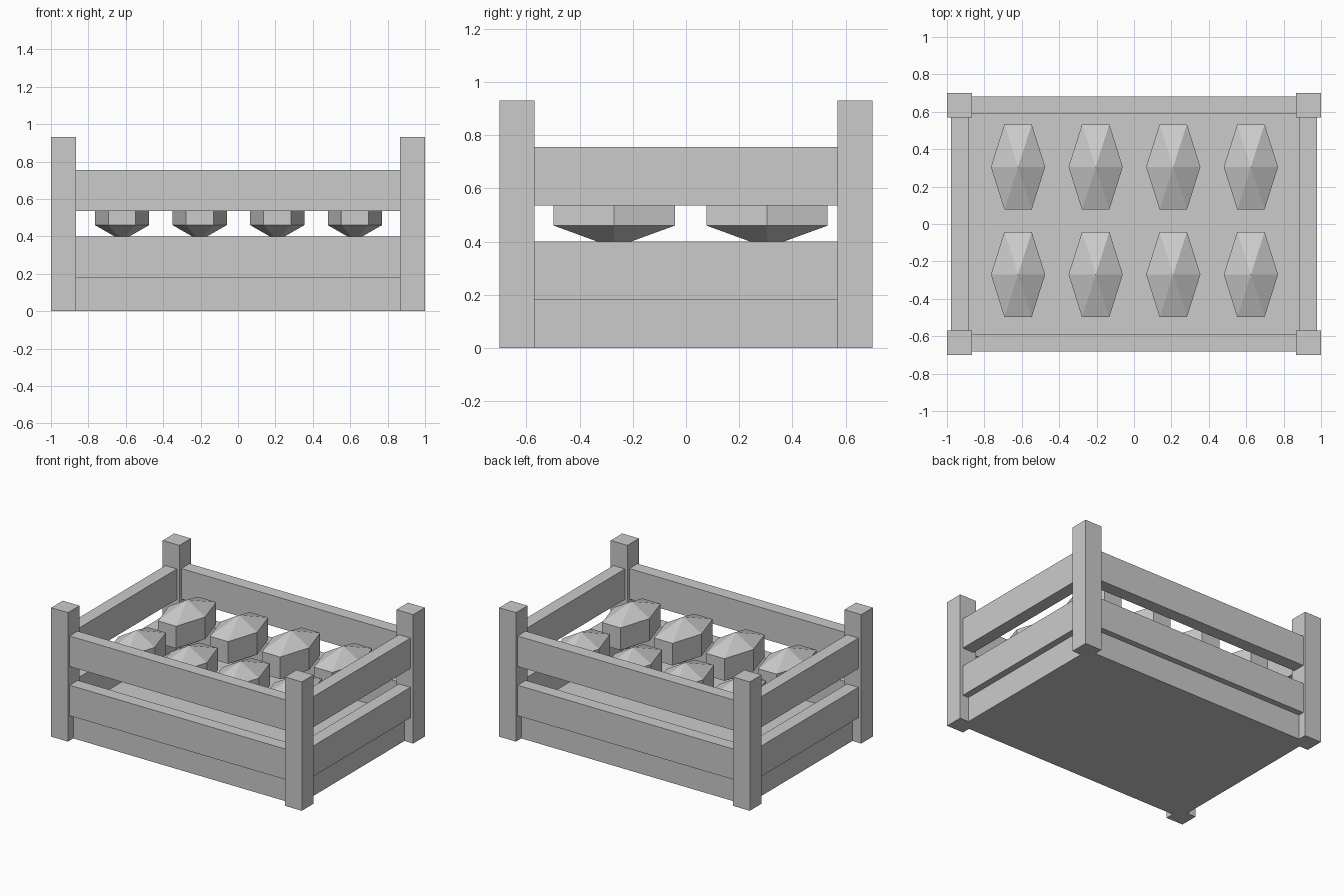
import bpy
import bmesh
from mathutils import Matrix, Vector

cube = bpy.data.objects.get("Cube")
if cube:
    bpy.data.objects.remove(cube, do_unlink=True)

grey = bpy.data.materials.new("plain grey")
grey.use_nodes = True
COLOUR = (0.6, 0.6, 0.6, 1)
grey.diffuse_color = COLOUR
grey.node_tree.nodes["Principled BSDF"].inputs["Base Color"].default_value = COLOUR


def finish(name, bm):
    bmesh.ops.recalc_face_normals(bm, faces=bm.faces)
    mesh = bpy.data.meshes.new(name)
    bm.to_mesh(mesh)
    bm.free()
    mesh.materials.append(grey)
    obj = bpy.data.objects.new(name, mesh)
    bpy.context.collection.objects.link(obj)
    return obj


def box(name, xs, ys, zs):
    bm = bmesh.new()
    low, high = (Vector(p) for p in zip(xs, ys, zs))
    matrix = Matrix.Translation((low + high) / 2) @ Matrix.Diagonal((high - low).to_4d())
    bmesh.ops.create_cube(bm, size=1, matrix=matrix)
    return finish(name, bm)


def span(centre, half):
    return centre - half, centre + half


# Crate floor, set in slightly behind the slats
FLOOR = 0.18
box("crate_floor", span(0, 0.93), span(0, 0.64), (0, FLOOR))

# Corner posts
for side, sx in (("left", 1), ("right", -1)):
    for end, sy in (("front", -1), ("back", 1)):
        box(f"{end}_{side}_post", span(sx * 0.933, 0.067),
            span(sy * 0.635, 0.066), (0, 0.93))

# Two rows of slats on all four sides
for row, zs in (("lower", (FLOOR, 0.4)), ("upper", (0.535, 0.755))):
    for end, sy in (("front", -1), ("back", 1)):
        box(f"{row}_{end}_slat", span(0, 0.866), span(sy * 0.637, 0.046), zs)
    for side, sx in (("left", 1), ("right", -1)):
        box(f"{row}_{side}_slat", span(sx * 0.932, 0.046), span(0, 0.569), zs)


# Six-sided produce: a straight band with a pointed top and bottom
def produce(name, x, y):
    bm = bmesh.new()
    outline = [(0.145, 0), (0.073, 0.228), (-0.073, 0.228),
               (-0.145, 0), (-0.073, -0.228), (0.073, -0.228)]
    lower, upper = ([bm.verts.new((px, py, z)) for px, py in outline]
                    for z in (0.46, 0.62))
    base = bm.verts.new((0, 0, 0.377))
    tip = bm.verts.new((0, 0, 0.705))
    for i in range(len(outline)):
        j = (i + 1) % len(outline)
        bm.faces.new((lower[i], lower[j], upper[j], upper[i]))
        bm.faces.new((upper[i], upper[j], tip))
        bm.faces.new((lower[j], lower[i], base))
    finish(name, bm).location = (x, y, 0)


for row, y in (("front", -0.27), ("back", 0.305)):
    for i in range(4):
        produce(f"{row}_produce_{i + 1}", -0.62 + i * 0.415, y)
